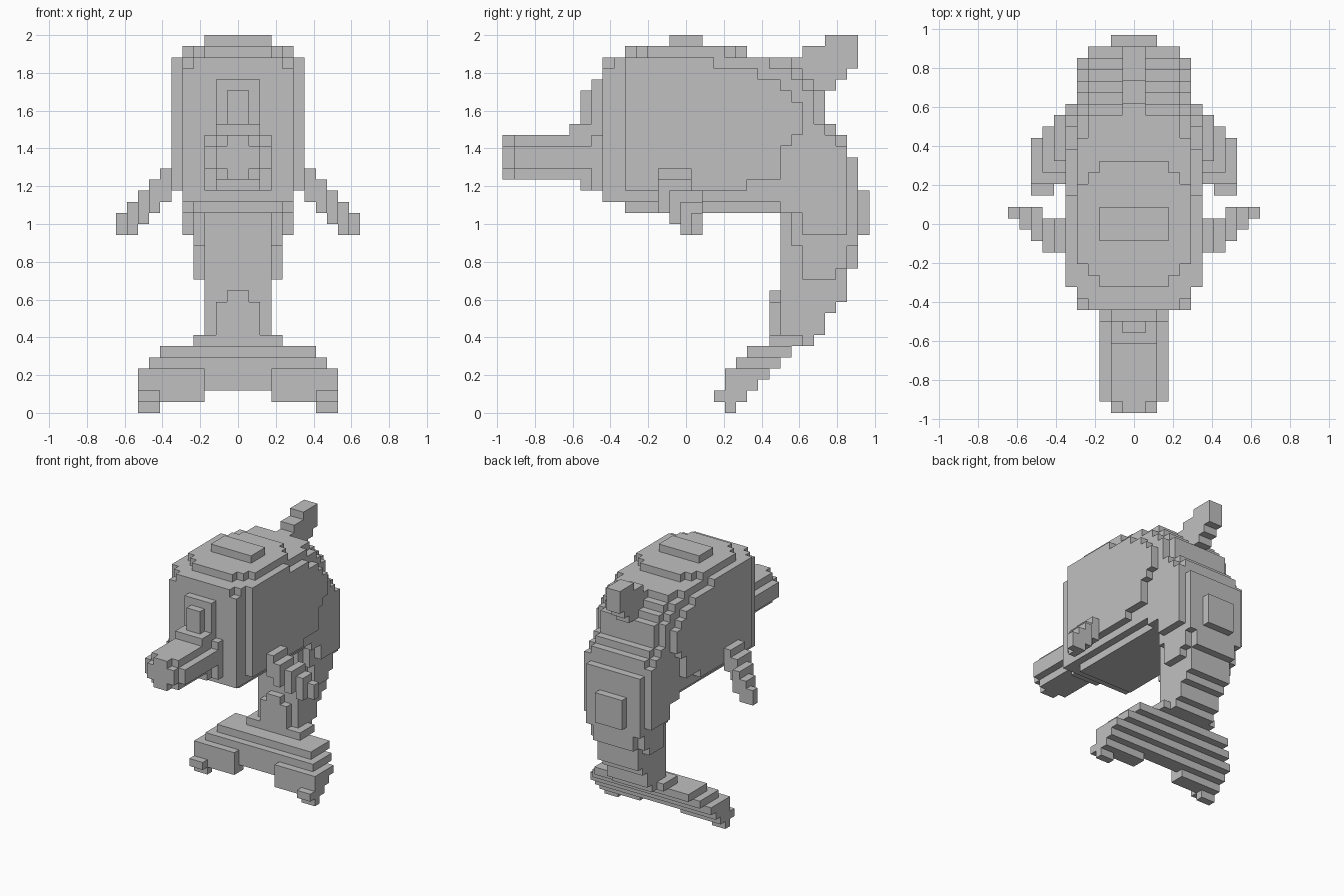
import bpy, bmesh
from mathutils import Vector

if "Cube" in bpy.data.objects:
    bpy.data.objects.remove(bpy.data.objects["Cube"])

U = 1 / 17          # block size
MID_Y = 16.5        # block row at y = 0

skin = bpy.data.materials.new("grey_skin")
skin.diffuse_color = (0.53, 0.53, 0.53, 1)
skin.use_nodes = True
skin.node_tree.nodes["Principled BSDF"].inputs["Base Color"].default_value = skin.diffuse_color
parts, taken = {}, set()


def block(part, x0, x1, y0, y1, z0, z1):
    """Fill a block range on both sides of the centre line."""
    cells = parts.setdefault(part, set())
    for x in range(x0, x1):
        for y in range(y0, y1):
            for z in range(z0, z1):
                for c in ((x, y, z), (-x - 1, y, z)):
                    if c not in taken:
                        taken.add(c)
                        cells.add(c)


def rows(part, x0, x1, profile):
    """Stack rows given as (bottom, top, front, back)."""
    for z0, z1, y0, y1 in profile:
        block(part, x0, x1, y0, y1, z0, z1)


# Body core, shoulders and flat side panels
rows("body", 0, 4, [(18, 19, 11, 32), (19, 20, 9, 32), (20, 23, 9, 32),
                    (23, 25, 9, 31), (25, 26, 9, 30), (26, 29, 9, 29),
                    (29, 30, 9, 28), (30, 31, 9, 27), (31, 32, 9, 26)])
rows("body", 4, 5, [(18, 19, 25, 31), (19, 24, 9, 31), (24, 25, 9, 30),
                    (25, 26, 9, 29), (26, 29, 9, 28), (29, 30, 9, 27),
                    (30, 31, 9, 26), (31, 32, 10, 24)])
rows("body", 5, 6, [(20, 21, 11, 22), (21, 24, 11, 25), (24, 25, 11, 26),
                    (25, 28, 11, 27), (28, 29, 11, 26), (29, 30, 11, 25),
                    (30, 31, 11, 23), (31, 32, 11, 19)])

# Stepped crown
for i, y0 in enumerate((11, 12, 13)):
    block("crown", 0, 3 + i, y0, 33 - y0, 32, 33)
block("crown", 0, 3, 15, 18, 33, 34)

# Snout with chamfered corners, and forehead steps
for y0, y1, w in ((0, 1, 2), (1, 9, 3)):
    block("snout", 0, w, y0, y1, 22, 24)
    block("snout", 0, w - 1, y0, y1, 21, 25)
block("snout", 0, 2, 7, 9, 20, 21)
block("snout", 0, 3, 8, 9, 20, 25)
block("forehead", 0, 2, 6, 8, 25, 26)
block("forehead", 0, 1, 7, 8, 26, 29)
block("forehead", 0, 2, 8, 9, 25, 30)

# Dorsal fin
rows("dorsal_fin", 0, 1, [(29, 30, 26, 30), (30, 31, 26, 31), (31, 32, 26, 32),
                          (32, 33, 27, 32), (33, 34, 29, 32)])

# Pectoral fins, stepping outward and down
for x, y0, y1, z0, z1 in ((6, 14, 17, 19, 22), (7, 14, 17, 18, 21),
                          (8, 15, 18, 17, 20), (9, 16, 18, 16, 19),
                          (10, 17, 18, 16, 18)):
    block("pectoral_fins", x, x + 1, y0, y1, z0, z1)

# Tail stem, back plate
rows("tail", 0, 3, [(6, 7, 25, 28), (7, 9, 25, 29), (9, 10, 25, 30),
                    (10, 13, 25, 31), (13, 18, 25, 32)])
rows("tail", 3, 4, [(12, 13, 27, 30), (13, 15, 27, 31), (15, 18, 26, 32)])
block("tail", 4, 5, 27, 31, 16, 18)
block("tail", 0, 2, 24, 25, 6, 10)
block("tail", 0, 1, 24, 25, 10, 11)
block("back_plate", 0, 2, 32, 33, 16, 20)

# Flukes
for x0, x1, y0, y1, z0, z1 in ((7, 9, 20, 21, 0, 1), (7, 9, 19, 20, 1, 2),
                               (3, 9, 20, 22, 1, 2), (3, 9, 20, 21, 2, 4),
                               (0, 9, 21, 23, 2, 3), (0, 9, 21, 24, 3, 4),
                               (0, 8, 21, 25, 4, 5), (0, 7, 22, 26, 5, 6),
                               (0, 4, 24, 27, 6, 7)):
    block("flukes", x0, x1, y0, y1, z0, z1)

# Turn the blocks into outer surfaces
for name, cells in parts.items():
    bm = bmesh.new()
    for c in sorted(cells):
        for axis in range(3):
            for side in (0, 1):
                near = list(c)
                near[axis] += 2 * side - 1
                if tuple(near) in taken:
                    continue
                a, b = (axis + 1) % 3, (axis + 2) % 3
                loop = [(0, 0), (1, 0), (1, 1), (0, 1)]
                verts = []
                for da, db in (loop if side else loop[::-1]):
                    p = list(c)
                    p[axis] += side
                    p[a] += da
                    p[b] += db
                    verts.append(bm.verts.new(Vector((p[0], p[1] - MID_Y, p[2])) * U))
                bm.faces.new(verts)
    bmesh.ops.remove_doubles(bm, verts=bm.verts[:], dist=U * 0.01)
    bmesh.ops.dissolve_limit(bm, angle_limit=0.01, verts=bm.verts[:], edges=bm.edges[:])
    mesh = bpy.data.meshes.new(name)
    bm.to_mesh(mesh)
    bm.free()
    mesh.materials.append(skin)
    bpy.context.collection.objects.link(bpy.data.objects.new(name, mesh))
